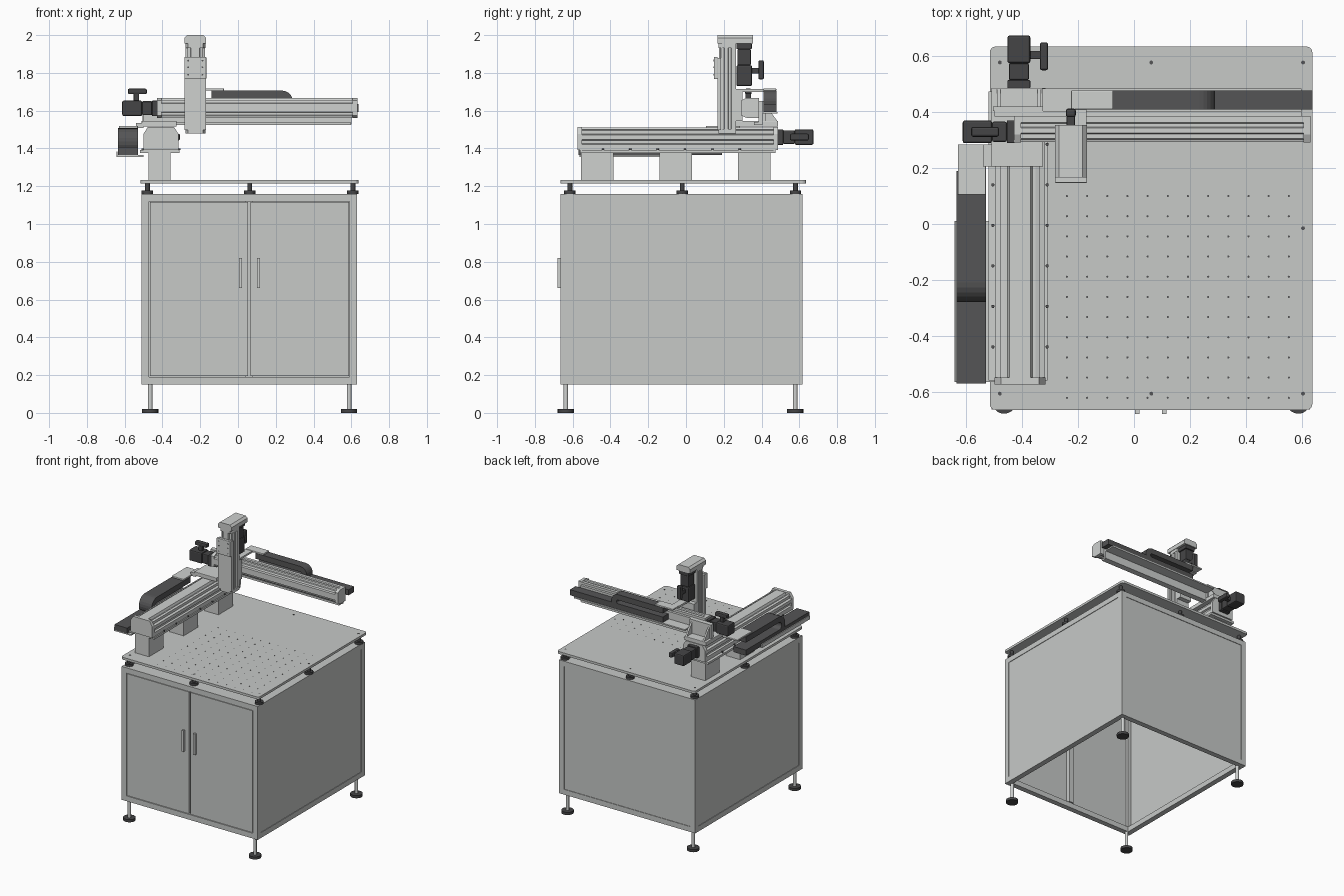
import bpy, bmesh, math
from mathutils import Vector, Matrix

cube = bpy.data.objects.get("Cube")
if cube:
    bpy.data.objects.remove(cube, do_unlink=True)


def material(name, r, g, b):
    m = bpy.data.materials.new(name)
    m.use_nodes = True
    m.diffuse_color = (r, g, b, 1)
    m.node_tree.nodes["Principled BSDF"].inputs["Base Color"].default_value = (r, g, b, 1)
    return m


PANEL = material("light grey panel", .57, .585, .575)
ALLOY = material("pale aluminium", .62, .635, .625)
CHAIN = material("dark grey chain", .09, .09, .092)
BLACK = material("charcoal motor", .06, .06, .062)


def finish(name, bm, mat, bevel=0):
    bmesh.ops.recalc_face_normals(bm, faces=bm.faces)
    mesh = bpy.data.meshes.new(name)
    bm.to_mesh(mesh)
    bm.free()
    mesh.materials.append(mat)
    obj = bpy.data.objects.new(name, mesh)
    bpy.context.collection.objects.link(obj)
    if bevel:
        mod = obj.modifiers.new("bevel", "BEVEL")
        mod.width, mod.segments = bevel, 2
    return obj


def box(name, x, y, z, mat=PANEL, bevel=0):
    bm = bmesh.new()
    bmesh.ops.create_cube(bm, size=1)
    for v in bm.verts:
        v.co = [(a + b) / 2 + c * (b - a) for (a, b), c in zip((x, y, z), v.co)]
    return finish(name, bm, mat, bevel)


def prism(name, pts, axis, start, end, mat):
    """Extrude a 2D outline along an axis; the outline uses the other two axes in order."""
    bm = bmesh.new()
    verts = []
    for p in pts:
        co = list(p)
        co.insert("xyz".index(axis), start)
        verts.append(bm.verts.new(co))
    face = bm.faces.new(verts)
    out = bmesh.ops.extrude_face_region(bm, geom=[face])
    step = Vector([(end - start) * (a == axis) for a in "xyz"])
    bmesh.ops.translate(bm, vec=step, verts=[g for g in out["geom"] if isinstance(g, bmesh.types.BMVert)])
    return finish(name, bm, mat)


def rods(name, points, radius, height, mat, sides=20, turn=Matrix()):
    """Cylinders standing on the given points, joined in one object."""
    bm = bmesh.new()
    for p in points:
        bmesh.ops.create_cone(bm, cap_ends=True, segments=sides, radius1=radius, radius2=radius, depth=height,
                              matrix=Matrix.Translation(p) @ turn @ Matrix.Translation((0, 0, height / 2)))
    for f in bm.faces:
        f.smooth = len(f.verts) == 4
    return finish(name, bm, mat)


# Cabinet: tube frame, thin panels, open underside
X0, X1, Y0, Y1, Z0, Z1, T = -.51, .63, -.664, .618, .15, 1.16, .04
ends = lambda a, b: ((a, a + T), (b - T, b))
for i, xs in enumerate(ends(X0, X1)):
    for j, ys in enumerate(ends(Y0, Y1)):
        box(f"frame_post_{i}{j}", xs, ys, (Z0, Z1))
for k, zs in enumerate(ends(Z0, Z1)):
    for i, xs in enumerate(ends(X0, X1)):
        box(f"frame_side_rail_{k}{i}", xs, (Y0 + T, Y1 - T), zs)
    for j, ys in enumerate(ends(Y0, Y1)):
        box(f"frame_cross_rail_{k}{j}", (X0 + T, X1 - T), ys, zs)
inner_x, inner_y, inner_z = (X0 + T, X1 - T), (Y0 + T, Y1 - T), (Z0 + T, Z1 - T)
G, P = .004, .014
box("left_panel", (X1 - P, X1 - G), inner_y, inner_z)
box("right_panel", (X0 + G, X0 + P), inner_y, inner_z)
box("back_panel", inner_x, (Y1 - P, Y1 - G), inner_z)
box("top_panel", inner_x, inner_y, (Z1 - P, Z1 - G))
mid = (X0 + X1) / 2
box("door_post", (mid - .02, mid + .02), (Y0 + .02, Y0 + .05), inner_z)
for side, s in (("left", 1), ("right", -1)):
    edge = X1 - T - .003 if s > 0 else X0 + T + .003
    box(side + "_door", sorted((mid + s * .007, edge)), (Y0 + .001, Y0 + .02),
        (Z0 + T + .004, Z1 - T - .004))
    box(side + "_door_handle", (mid + s * .048 - .008, mid + s * .048 + .008), (Y0 - .016, Y0 + .002), (.66, .82), ALLOY)

# Feet
feet = [(x, y) for x in (-.465, .588) for y in (-.636, .578)]
rods("foot_pads", [(x, y, 0) for x, y in feet], .043, .02, BLACK)
rods("foot_stems", [(x, y, .02) for x, y in feet], .012, Z0, ALLOY)

# Table top with rounded corners on levelling mounts
TOP = 1.232
cx, cy, hx, hy, r = .061, -.015, .577, .65, .02
outline = []
for q, (sx, sy) in enumerate(((1, 1), (-1, 1), (-1, -1), (1, -1))):
    for k in range(5):
        a = math.radians(90 * q + 22.5 * k)
        outline.append((cx + sx * (hx - r) + r * math.cos(a), cy + sy * (hy - r) + r * math.sin(a)))
prism("table_top", outline, "z", 1.214, TOP, PANEL)
mounts = [(x, y) for x in (-.48, .062, .608) for y in (-.615, -.02, .58) if (x, y) != (.062, -.02)]
rods("mount_pads", [(x, y, Z1) for x, y in mounts], .03, .018, BLACK)
rods("mount_stems", [(x, y, Z1) for x, y in mounts], .013, .056, BLACK)
grid = [(-.24 + .0722 * i, .1 - .0722 * j, TOP) for i in range(12) for j in range(11)]
rods("table_holes", grid, .004, .001, CHAIN, 8)
bolts = [(x, y, TOP) for x in (-.48, .062, .605) for y in (-.607, .578)]
rods("table_bolts", bolts + [(.605, -.015, TOP)], .007, .001, CHAIN, 10)

# Pedestals: slotted extrusion blocks
for i, y in enumerate((-.47, -.055, .362)):
    x = -.416
    box(f"pedestal_core_{i}", (x - .048, x + .048), (y - .074, y + .074), (TOP, 1.376), ALLOY)
    for k in range(5):
        v = y - .075 + .0375 * k
        box(f"pedestal_rib_y_{i}{k}", (x - .059, x + .059), (v - .011, v + .011), (TOP, 1.376), ALLOY)
    for k in range(3):
        u = x - .047 + .047 * k
        box(f"pedestal_rib_x_{i}{k}", (u - .012, u + .012), (y - .086, y + .086), (TOP, 1.376), ALLOY)

# Linear modules share one grooved half profile: (half width, height)
HALF = [(1, 0), (1, .25), (.86, .29), (.86, .42), (1, .46), (1, .66), (.8, .7),
        (.8, .86), (.62, .9), (.62, .86), (.5, .86), (.42, 1)]
CAP = [(1, 0), (1, .7), (.75, 1)]


def section(half, width, height):
    pts = [(u * width, v * height) for u, v in half]
    return pts + [(-u, v) for u, v in reversed(pts)]


def module(name, place, axis, start, end, width, height, cap=.025):
    put = lambda half, grow=1: [place(u, v) for u, v in section(half, width * grow, height * grow)]
    prism(name + "_rail", put(HALF), axis, start + cap, end - cap, ALLOY)
    for k, a in enumerate((start, end - cap)):
        prism(f"{name}_end_cap_{k}", put(CAP, 1.02), axis, a, a + cap, ALLOY)


def motor(name, origin, along, out, length, stub):
    o, a, b = Vector(origin), Vector(along), Vector(out)
    c = a.cross(b)

    def part(label, da, db, dc, bevel):
        p, q = (o + a * da[i] + b * db[i] + c * dc[i] for i in (0, 1))
        box(name + label, *[sorted(pair) for pair in zip(p, q)], BLACK, bevel)
    w = .041
    part("_flange", (0, .03), (-w, w), (-w, w), .004)
    part("_body", (.03, stub - .03), (-.036, .036), (-.036, .036), .006)
    part("_tail", (stub - .03, length), (-w, w), (-w, w), .008)
    part("_plug", (stub - .015, stub + .015), (w, .08), (-.015, .015), .004)
    part("_connector", (stub - .055, stub + .045), (.075, .105), (-.018, .018), .008)


# Lower module, running front to back
box("lower_base_plate", (-.52, -.31), (-.56, .475), (1.376, 1.392), ALLOY)
module("lower_module", lambda u, v: (-.408 + u, 1.392 + v), "y", -.575, .487, .09, .12)
motor("lower_motor", (-.412, .485, 1.46), (0, 1, 0), (1, 0, 0), .19, .12)
for i, s in enumerate((-1, 1)):
    pts = [(-.408 + s * .097, -.44 + .145 * k, 1.392) for k in range(6)]
    rods(f"base_bolts_{i}", pts, .006, .008, CHAIN, 8)

# Lower carriage and gantry mount
box("carriage_plate", (-.51, -.325), (.205, .487), (1.516, 1.546), ALLOY, .003)
box("gantry_beam_plate", (-.5, .6), (.385, .405), (1.527, 1.65), ALLOY)
box("gantry_lip", (-.36, .595), (.36, .405), (1.525, 1.54), ALLOY)
box("gantry_end_plate", (-.505, -.325), (.405, .42), (1.546, 1.65), ALLOY)
for i, x in enumerate((-.49, -.345)):
    prism(f"gantry_gusset_{i}", [(.42, 1.546), (.483, 1.546), (.42, 1.63)], "x", x, x + .012, ALLOY)

# Cross module, running left to right
module("cross_module", lambda u, v: (.386 - v, 1.615 + u), "x", -.43, .632, .052, .092)
motor("cross_motor", (-.425, .33, 1.612), (-1, 0, 0), (0, 0, 1), .188, .113)

# Vertical module
VX = -.226
module("vertical_module", lambda u, v: (VX + u, .264 - v), "z", 1.478, 1.957, .052, .09)
box("vertical_cover", (VX - .056, VX + .057), (.166, .185), (1.497, 1.88), ALLOY)
box("vertical_slider", (VX - .057, VX + .058), (.147, .168), (1.768, 1.885), ALLOY, .003)
box("vertical_bracket", (VX - .05, VX + .05), (.262, .298), (1.545, 1.7), ALLOY)
arch = [(VX + s * u, z) for s, u, z in ((-1, .057, 1.955), (-1, .057, 1.985), (-1, .042, 2),
                                      (1, .042, 2), (1, .057, 1.985), (1, .057, 1.955))]
prism("vertical_top_cap", arch, "y", .166, .355, ALLOY)
motor("vertical_motor", (VX, .308, 1.956), (0, 0, -1), (0, 1, 0), .226, .145)
facing = Matrix.Rotation(math.pi / 2, 4, "X")
rods("slider_bolts", [(VX + s * .038, .147, z) for s in (-1, 1) for z in (1.79, 1.83, 1.865)],
     .005, .001, CHAIN, 8, facing)


# Cable chains: a folded run over a flat fixed run
def chain(name, axis, a, b, free, bend, fixed, low, high, t=.042):
    r, s = (high - low) / 2, 1 if bend > free else -1
    c, m = bend - s * r, (low + high) / 2
    angles = [math.pi * (.5 - k / 12) for k in range(13)]
    arc = lambda rad: [(c + s * rad * math.cos(g), m + rad * math.sin(g)) for g in angles]
    pts = [(free, high)] + arc(r) + [(free, low), (free, low + t)] + arc(r - t)[::-1] + [(free, high - t)]
    prism(name + "_loop", pts, axis, a, b, CHAIN)
    span = (c, low), (fixed, low), (fixed, low + t), (c, low + t)
    prism(name + "_fixed_run", span, axis, a, b, CHAIN)


chain("lower_chain", "x", -.635, -.53, .19, -.28, -.57, 1.366, 1.507)
box("lower_chain_tray", (-.643, -.5), (-.565, .01), (1.356, 1.366), ALLOY)
box("lower_chain_lip", (-.643, -.637), (-.565, .01), (1.356, 1.385), ALLOY)
box("lower_chain_bracket", (-.63, -.53), (.105, .285), (1.508, 1.52), ALLOY, .003)
box("lower_chain_arm", (-.54, -.5), (.205, .285), (1.508, 1.535), ALLOY)

chain("cross_chain", "y", .41, .478, -.14, .29, .638, 1.594, 1.706)
box("cross_chain_tray", (-.33, .6), (.4, .485), (1.584, 1.594), ALLOY)
box("cross_chain_bracket", (-.225, -.075), (.41, .478), (1.706, 1.718), ALLOY, .003)
box("cross_chain_arm", (-.225, -.17), (.264, .42), (1.7, 1.714), ALLOY)
